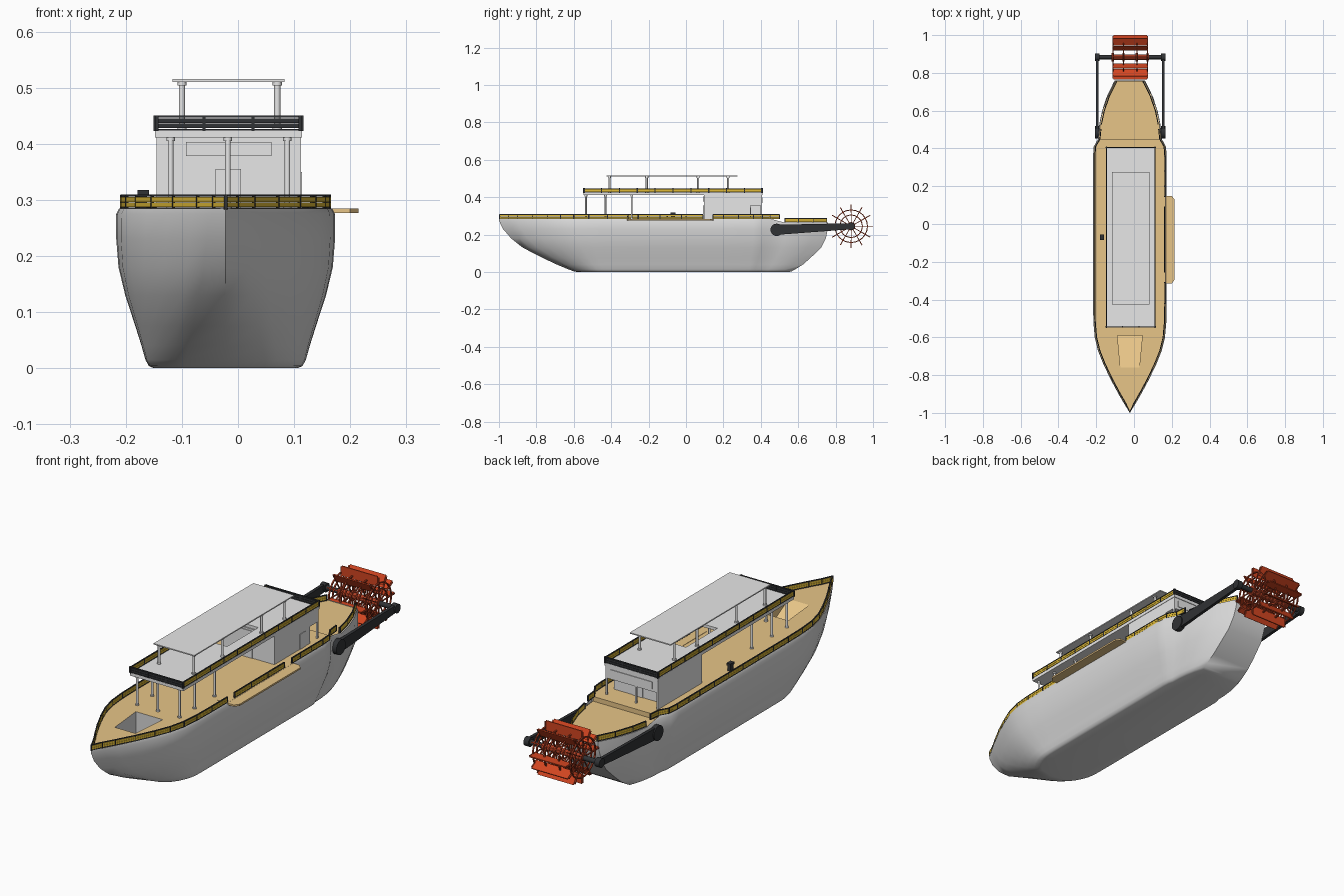
import bpy, bmesh, math
from mathutils import Vector, Matrix

if "Cube" in bpy.data.objects:
    bpy.data.objects.remove(bpy.data.objects["Cube"])

CX = -0.022  # centreline of the boat


def mat(name, c):
    m = bpy.data.materials.new(name)
    m.diffuse_color = (*c, 1)
    m.use_nodes = True
    m.node_tree.nodes["Principled BSDF"].inputs["Base Color"].default_value = m.diffuse_color
    return m


HULL = mat("hull_grey", (0.70, 0.70, 0.70))
ROOF = mat("cabin_grey", (0.80, 0.80, 0.80))
TAN = mat("deck_tan", (0.82, 0.57, 0.25))
DARK = mat("dark_metal", (0.03, 0.032, 0.035))
YEL = mat("rail_yellow", (0.75, 0.50, 0.04))
RED = mat("paddle_red", (0.65, 0.06, 0.015))
RUST = mat("wheel_rust", (0.42, 0.05, 0.018))


def make(name, bm, mats, smooth=False, normals=True):
    if normals:
        bmesh.ops.recalc_face_normals(bm, faces=bm.faces)
    me = bpy.data.meshes.new(name)
    bm.to_mesh(me)
    bm.free()
    for m in mats:
        me.materials.append(m)
    ob = bpy.data.objects.new(name, me)
    bpy.context.collection.objects.link(ob)
    if smooth:
        bpy.ops.object.select_all(action='DESELECT')
        bpy.context.view_layer.objects.active = ob
        ob.select_set(True)
        bpy.ops.object.shade_smooth_by_angle(angle=math.radians(48))
    return ob


def tag(r, mi):
    for f in {f for v in r['verts'] for f in v.link_faces}:
        f.material_index = mi


def box(bm, x0, x1, y0, y1, z0, z1, mi=0):
    M = Matrix.Translation(((x0+x1)/2, (y0+y1)/2, (z0+z1)/2)) @ Matrix.Diagonal((x1-x0, y1-y0, z1-z0, 1))
    tag(bmesh.ops.create_cube(bm, size=1, matrix=M), mi)


def beam(bm, p, q, w, h, mi=0):
    p, q = Vector(p), Vector(q)
    d = (q-p).normalized()
    s = d.cross(Vector((0, 0, 1)))
    s = s.normalized() if s.length > 1e-4 else Vector((1, 0, 0))
    M = Matrix((s*w, q-p, s.cross(d)*h)).transposed().to_4x4()
    M.translation = (p+q)/2
    tag(bmesh.ops.create_cube(bm, size=1, matrix=M), mi)


def cyl(bm, p, q, r, n=16, mi=0):
    p, q = Vector(p), Vector(q)
    M = Matrix.Translation((p+q)/2) @ (q-p).to_track_quat('Z', 'Y').to_matrix().to_4x4()
    tag(bmesh.ops.create_cone(bm, cap_ends=True, segments=n, radius1=r, radius2=r,
                              depth=(q-p).length, matrix=M), mi)


# plan outline (y, half width) from bow to stern
KEYS = [(-1, 0), (-.95, .031), (-.9, .06), (-.82, .103), (-.74, .141), (-.67, .169), (-.6, .186), (-.52, .193),
        (-.42, .195), (-.1, .195), (.2, .195), (.36, .195), (.41, .191), (.45, .168), (.53, .160),
        (.6, .145), (.68, .117), (.76, .077)]


def hw(y):
    for (a, u), (b, v) in zip(KEYS, KEYS[1:]):
        if y <= b:
            return u + (v-u)*(y-a)/(b-a)
    return KEYS[-1][1]


# hull: z, bow y, stern y, widest half width, bluntness
LEVELS = [(0, -.58, .55, .128, .36), (.004, -.6, .565, .137, .36), (.015, -.63, .585, .143, .38),
          (.04, -.69, .625, .150, .45), (.075, -.765, .665, .161, .55), (.13, -.872, .722, .179, .72),
          (.18, -.935, .748, .191, .85), (.23, -.978, .758, .195, .95), (.275, -1, .76, .195, 1),
          (.285, -1, .76, .190, 1)]
bm = bmesh.new()
rings = []
for z, yb, ys, wm, p in LEVELS:
    st, po = [], []
    for y, w in KEYS:
        yy = y
        if y < -.4:
            yy = -.4 + (y+.4)*(-.4-yb)/.6
        elif y > .3:
            yy = .3 + (y-.3)*(ys-.3)/.46
        ww = wm*(w/.195)**p
        zz = min(z, .264) if y > .46 else z
        st.append(bm.verts.new((CX+ww, yy, zz)))
        if w > 0:
            po.append(bm.verts.new((CX-ww, yy, zz)))
    rings.append(st + po[::-1])
for a, b in zip(rings, rings[1:]):
    n = len(a)
    for i in range(n):
        j = (i+1) % n
        bm.faces.new((a[i], a[j], b[j], b[i]))
bm.faces.new(rings[0][::-1])
make("hull", bm, [HULL], True)

# main deck with a bow hatch opening, and lower aft deck
HY0, HY1 = -.76, -.59


def quad(bm, pts, mi=0):
    bm.faces.new([bm.verts.new(p) for p in pts]).material_index = mi


def deck_rows(bm, ys, z):
    for a, b in zip(ys, ys[1:]):
        wa, wb = max(hw(a)-.004, 0.0005), hw(b)-.004
        if HY0-.001 <= a < HY1-.001:
            ha, hb = [.05+.016*(y-HY0)/(HY1-HY0) for y in (a, b)]
            for s0, s1, t0, t1 in ((-wa, -ha, -wb, -hb), (ha, wa, hb, wb)):
                quad(bm, [(CX+s0, a, z), (CX+s1, a, z), (CX+t1, b, z), (CX+t0, b, z)])
        else:
            quad(bm, [(CX-wa, a, z), (CX+wa, a, z), (CX+wb, b, z), (CX-wb, b, z)])


bm = bmesh.new()
deck_rows(bm, sorted({y for y, _ in KEYS if y <= .45} | {HY0, HY1}), .283)
deck_rows(bm, [.45, .53, .6, .68, .758], .262)
quad(bm, [(CX+.164, .45, .262), (CX-.164, .45, .262), (CX-.164, .45, .283), (CX+.164, .45, .283)])
# hatch ramp going down aft, with grey walls
HZ = .165
quad(bm, [(CX-.05, HY0, .283), (CX+.05, HY0, .283), (CX+.066, HY1, HZ), (CX-.066, HY1, HZ)])
quad(bm, [(CX-.066, HY1, HZ), (CX+.066, HY1, HZ), (CX+.066, HY1, .283), (CX-.066, HY1, .283)], 1)
quad(bm, [(CX-.05, HY0, .283), (CX-.066, HY1, HZ), (CX-.066, HY1, .283)], 1)
quad(bm, [(CX+.05, HY0, .283), (CX+.066, HY1, .283), (CX+.066, HY1, HZ)])
make("deck", bm, [TAN, HULL], normals=False)

# boarding platform on the right side
bm = bmesh.new()
f = bm.faces.new([bm.verts.new(p) for p in
                  [(.12, -.315, .277), (.2, -.315, .277), (.215, -.295, .277),
                   (.215, .13, .277), (.2, .148, .277), (.12, .148, .277)]])
r = bmesh.ops.extrude_face_region(bm, geom=[f])
bmesh.ops.translate(bm, vec=(0, 0, .0075), verts=[v for v in r['geom'] if isinstance(v, bmesh.types.BMVert)])
make("boarding_platform", bm, [TAN])


# railings: dark top and bottom bars and posts, coloured middle bars
def rail(bm, pts, z0, h, mid=1):
    for (x0, y0), (x1, y1) in zip(pts, pts[1:]):
        for f, t, m in ((.06, .004, 0), (.33, .0082, mid), (.68, .0082, mid), (.95, .0035, 0)):
            beam(bm, (x0, y0, z0+h*f), (x1, y1, z0+h*f), .005, t, m)
        n = max(1, round(math.hypot(x1-x0, y1-y0)/.1))
        for i in range(n+1):
            x, y = x0+(x1-x0)*i/n, y0+(y1-y0)*i/n
            box(bm, x-.003, x+.003, y-.003, y+.003, z0, z0+h)


def path(s, a, b):
    ys = [a] + [y for y, _ in KEYS if a < y < b] + [b]
    return [(CX+s*max(hw(y)-.01, 0), y) for y in ys]


bm = bmesh.new()
for s, a, b in ((-1, -.996, .5), (1, -.996, -.31), (1, .145, .5)):
    rail(bm, path(s, a, b), .283, .026)
rail(bm, [(.162, -.255), (.162, .09)], .283, .026)
for s in (-1, 1):
    rail(bm, path(s, .53, .752), .262, .026)
make("main_deck_railing", bm, [DARK, YEL])

UX0, UX1, UY0, UY1 = -.148, .114, -.547, .408
bm = bmesh.new()
for x in (UX0+.003, UX1-.003):
    rail(bm, [(x, UY0), (x, UY1)], .423, .027)
for y in (UY0+.003, UY1-.003):
    rail(bm, [(UX0, y), (UX1, y)], .423, .027, 0)
make("upper_deck_railing", bm, [DARK, YEL])

# upper deck slab with stairwell opening
bm = bmesh.new()
for a in ((UX0, UX1, UY0, -.12), (UX0, UX1, .1, UY1), (UX0, -.07, -.12, .1), (.03, UX1, -.12, .1)):
    box(bm, *a, .411, .424)
make("upper_deck", bm, [ROOF])

# cabin with recessed rear porch
bm = bmesh.new()
box(bm, -.145, .112, .095, .345, .283, .411)
box(bm, -.145, -.138, .345, .405, .283, .411)
box(bm, -.138, .112, .345, .405, .357, .411)
box(bm, .104, .112, .397, .405, .283, .357)
box(bm, -.04, -.034, .397, .405, .283, .357)
make("cabin", bm, [ROOF])
bm = bmesh.new()
box(bm, -.04, .005, .092, .095, .283, .355)
box(bm, -.093, .06, .092, .095, .378, .403)
box(bm, .112, .114, .27, .31, .283, .35)
box(bm, -.03, .02, .345, .348, .283, .345)
box(bm, -.12, .09, .405, .408, .37, .4)
make("doors_and_windows", bm, [ROOF])

# columns under the upper deck and the canopy
bm = bmesh.new()


def column(x, y, z0, z1, r):
    cyl(bm, (x, y, z0), (x, y, z1), r, 12)
    cyl(bm, (x, y, z1-.006), (x, y, z1), r*1.5, 12)
    cyl(bm, (x, y, z0), (x, y, z0+.006), r*1.5, 12)


for y in (-.535, -.43, -.29):
    for x in (-.12, .088):
        column(x, y, .283, .411, .005)
column(-.018, -.535, .283, .411, .005)
for y in (-.41, -.21, .065, .225):
    for x in (-.1, .07):
        column(x, y, .424, .51, .0055)
make("columns", bm, [ROOF], True)
bm = bmesh.new()
box(bm, -.117, .083, -.425, .275, .510, .515)
make("canopy_roof", bm, [ROOF])

# bollard on the left side
bm = bmesh.new()
box(bm, -.176, -.162, -.08, -.06, .283, .31)
box(bm, -.179, -.159, -.084, -.056, .308, .318)
make("bollard", bm, [DARK])

# paddle wheel support arms and axle stubs
WX, WY, WZ = -.02, .883, .245
bm = bmesh.new()
for s in (-1, 1):
    x = WX + s*.174
    prof = [(.485+.027*math.cos(a), .226+.027*math.sin(a))
            for a in [math.pi*(.5+i/10) for i in range(11)]]
    prof += [(WY+.016*math.cos(a), WZ+.016*math.sin(a))
             for a in [math.pi*(-.5+i/10) for i in range(11)]]
    f = bm.faces.new([bm.verts.new((x-.007, y, z)) for y, z in prof])
    r = bmesh.ops.extrude_face_region(bm, geom=[f])
    bmesh.ops.translate(bm, vec=(.014, 0, 0), verts=[v for v in r['geom'] if isinstance(v, bmesh.types.BMVert)])
    cyl(bm, (x-.012, .485, .226), (x+.012, .485, .226), .033, 24)
    cyl(bm, (x-.012, WY, WZ), (x+.012, WY, WZ), .02, 20)
    cyl(bm, (WX+s*.09, WY, WZ), (WX+s*.17, WY, WZ), .011, 16)
make("wheel_arms_and_axle", bm, [DARK], True)

# paddle wheel: hub, rims, spokes and paddles
bm = bmesh.new()


def pol(x, r, a):
    return (x, WY+r*math.cos(a), WZ+r*math.sin(a))


N = 12
cyl(bm, (WX-.1, WY, WZ), (WX+.1, WY, WZ), .014, 16)
for dx in (-.092, -.035, .035, .092):
    x = WX+dx
    for r in (.06, .087):
        for i in range(24):
            beam(bm, pol(x, r, i*math.tau/24), pol(x, r, (i+1)*math.tau/24), .006, .005)
    cyl(bm, (x-.006, WY, WZ), (x+.006, WY, WZ), .022, 20)
    for i in range(N):
        a = i*math.tau/N
        beam(bm, pol(x, .01, a), pol(x, .112, a), .005, .004)
for i in range(N):
    a = i*math.tau/N
    M = Matrix.Translation(pol(WX, .095, a)) @ Matrix.Rotation(a, 4, 'X') @ Matrix.Diagonal((.176, .044, .005, 1))
    tag(bmesh.ops.create_cube(bm, size=1, matrix=M), 1)
make("paddle_wheel", bm, [RUST, RED])
